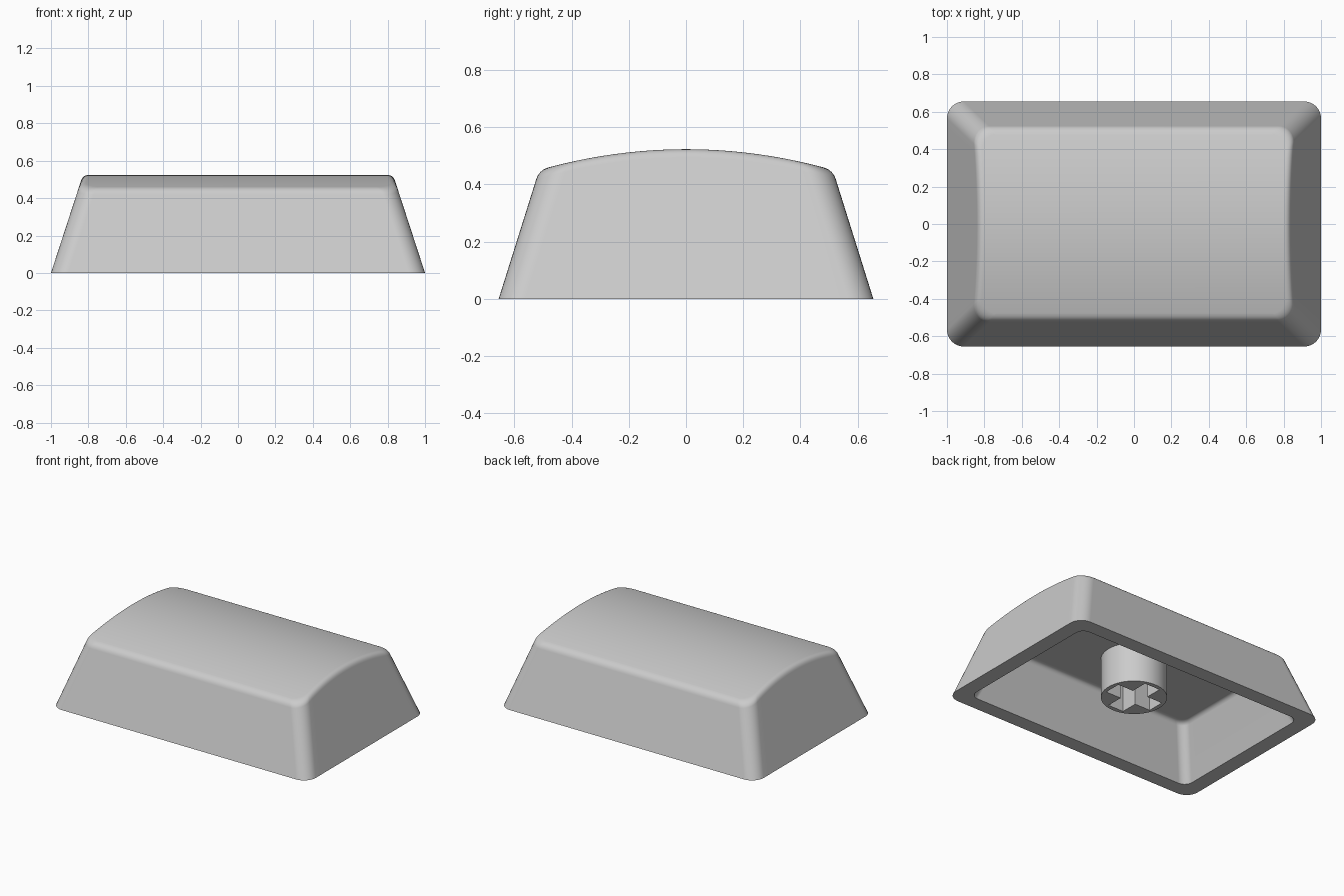
import bpy, bmesh, math

if "Cube" in bpy.data.objects:
    bpy.data.objects.remove(bpy.data.objects["Cube"])

ARC, SIDE = 8, 24       # segments per corner and along each short side

grey = bpy.data.materials.new("light grey plastic")
grey.diffuse_color = (0.6, 0.6, 0.6, 1)
grey.use_nodes = True
grey.node_tree.nodes["Principled BSDF"].inputs["Base Color"].default_value = grey.diffuse_color

# half width, half depth, corner radius, lean of the side and end walls
OUTER = (1.0, 0.655, 0.09, 0.326, 0.314)
INNER = (0.892, 0.552, 0.06, 0.37, 0.37)


def half_outline(u, a, b, r):
    """Point u on the right half of a rounded rectangle, front to back."""
    if u <= ARC:
        t = -math.pi / 2 * (1 - u / ARC)
        return a - r + r * math.cos(t), -(b - r) + r * math.sin(t)
    if u < ARC + SIDE:
        return a, (b - r) * (2 * (u - ARC) / SIDE - 1)
    t = math.pi / 2 * (u - ARC - SIDE) / ARC
    return a - r + r * math.cos(t), b - r + r * math.sin(t)


def dome(y):
    return 0.523 - 0.275 * y * y


def ceiling(y):
    return 0.354


def wall_point(u, size, top, drop, extra=0.0):
    """Point where the leaning wall comes within drop of the top surface."""
    a, b, r, lean_x, lean_y = size
    z = 0.4
    for _ in range(12):
        x, y = half_outline(u, a - lean_x * z - extra, b - lean_y * z - extra, r)
        z = top(y) - drop
    return x, y, z


def base_point(u, size):
    return (*half_outline(u, *size[:3]), 0.0)


def curved_edge(u, size, top, radius, t):
    """Rounded transition from the wall to the top surface."""
    p = wall_point(u, size, top, radius)
    q = wall_point(u, size, top, 0)
    s = wall_point(u, size, top, 0, radius)
    return [(1 - t) ** 2 * c + 2 * t * (1 - t) * d + t * t * e for c, d, e in zip(p, q, s)]


def add_ring(bm, point):
    right = [bm.verts.new(point(u)) for u in range(2 * ARC + SIDE + 1)]
    left = [bm.verts.new((-v.co.x, v.co.y, v.co.z)) for v in right]
    return right, left


def finish(ob, angle):
    ob.data.materials.clear()
    ob.data.materials.append(grey)
    bpy.ops.object.select_all(action='DESELECT')
    ob.select_set(True)
    bpy.context.view_layer.objects.active = ob
    bpy.ops.object.shade_smooth_by_angle(angle=math.radians(angle))


def new_object(name, bm):
    bmesh.ops.recalc_face_normals(bm, faces=bm.faces)
    me = bpy.data.meshes.new(name)
    bm.to_mesh(me)
    bm.free()
    ob = bpy.data.objects.new(name, me)
    bpy.context.collection.objects.link(ob)
    return ob


# Hollow cap: domed outside, flat rim, flat-ceilinged cavity
bm = bmesh.new()
STEPS = 6
rings = [add_ring(bm, lambda u, k=k: curved_edge(u, OUTER, dome, 0.03, k / STEPS))
         for k in range(STEPS, -1, -1)]
rings.append(add_ring(bm, lambda u: base_point(u, OUTER)))
rings.append(add_ring(bm, lambda u: base_point(u, INNER)))
rings += [add_ring(bm, lambda u, k=k: curved_edge(u, INNER, ceiling, 0.025, k / STEPS))
          for k in range(STEPS + 1)]
for (r0, l0), (r1, l1) in zip(rings, rings[1:]):
    loop0, loop1 = r0 + l0[::-1], r1 + l1[::-1]
    n = len(loop0)
    for k in range(n):
        j = (k + 1) % n
        bm.faces.new((loop0[k], loop0[j], loop1[j], loop1[k]))
for right, left in (rings[0], rings[-1]):       # strips across the top and ceiling
    for k in range(len(right) - 1):
        bm.faces.new((right[k], right[k + 1], left[k + 1], left[k]))
cap = new_object("cap_shell", bm)
finish(cap, 35)
cap.modifiers.new("even_shading", 'WEIGHTED_NORMAL').keep_sharp = True


def prism(name, outline, z0, z1):
    bm = bmesh.new()
    face = bm.faces.new([bm.verts.new((x, y, z0)) for x, y in outline])
    up = bmesh.ops.extrude_face_region(bm, geom=[face])
    bmesh.ops.translate(bm, vec=(0, 0, z1 - z0),
                        verts=[g for g in up["geom"] if isinstance(g, bmesh.types.BMVert)])
    return new_object(name, bm)


# Round mounting stem with a cross-shaped socket
R = 0.21
circle = [(R * math.cos(math.tau * k / 64), R * math.sin(math.tau * k / 64))
          for k in range(64)]
stem = prism("mounting_stem", circle, 0.075, 0.36)
L, W = 0.18, 0.06
quarter = [(L, -W), (L, W), (W, W)]
cross = []
for k in range(4):
    c, s = round(math.cos(k * math.pi / 2)), round(math.sin(k * math.pi / 2))
    cross += [(x * c - y * s, x * s + y * c) for x, y in quarter]
cutter = prism("socket_cutter", cross, 0.0, 0.35)
cutter.hide_render = True
cut = stem.modifiers.new("socket", 'BOOLEAN')
cut.operation, cut.solver, cut.object = 'DIFFERENCE', 'EXACT', cutter
bpy.context.view_layer.objects.active = stem
bpy.ops.object.modifier_apply(modifier=cut.name)
bpy.data.objects.remove(cutter)
finish(stem, 35)
